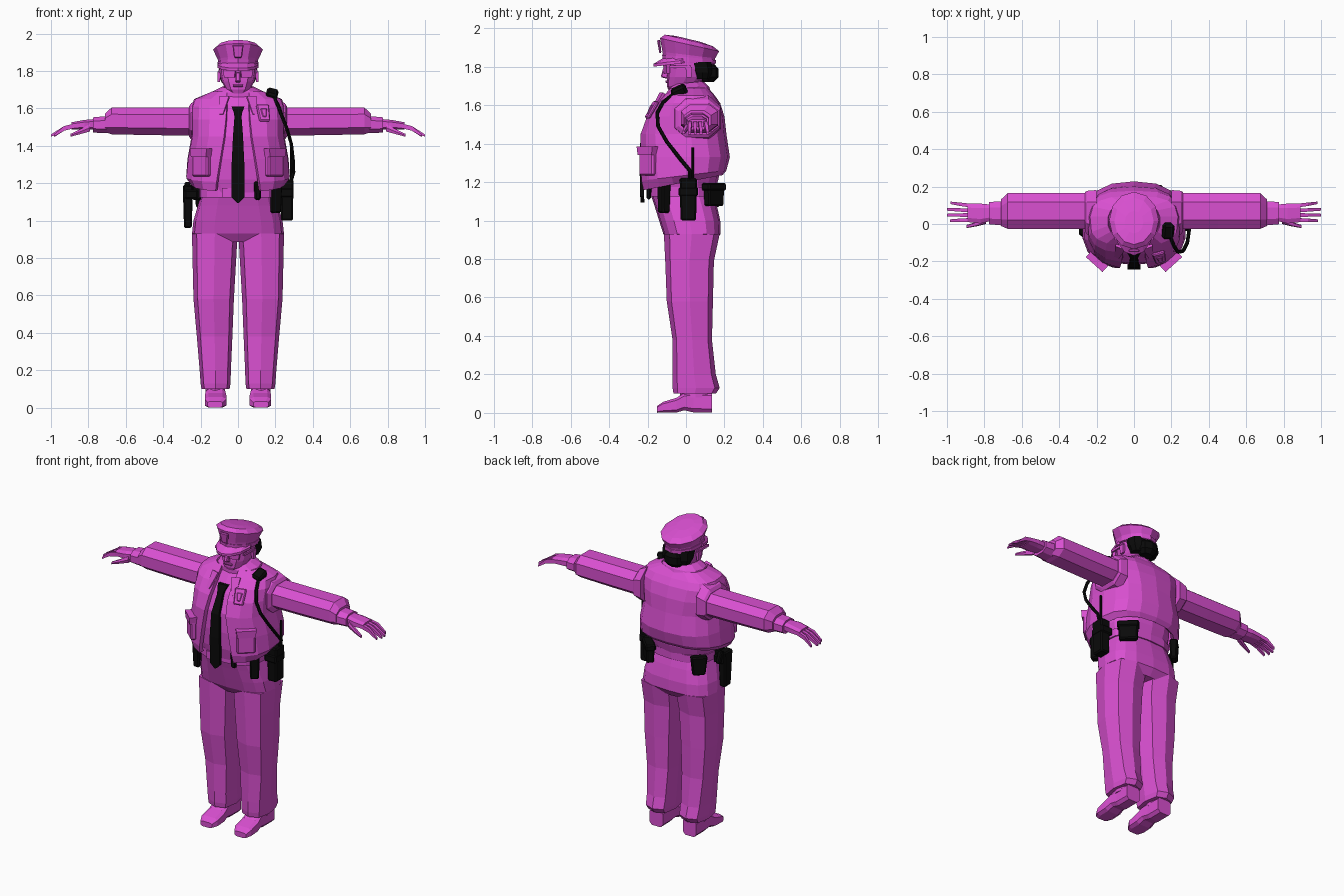
import bpy, bmesh, math
from mathutils import Vector, Matrix, Euler


def material(name, rgb):
    m = bpy.data.materials.new(name)
    m.diffuse_color = (*rgb, 1)
    return m


CLOTH = material("magenta", (0.70, 0.08, 0.64))
BLACK = material("black", (0.003, 0.003, 0.003))


def finish(name, bm, mat, mirror=False, recalc=True):
    if recalc:
        bmesh.ops.recalc_face_normals(bm, faces=bm.faces)
    me = bpy.data.meshes.new(name)
    bm.to_mesh(me)
    bm.free()
    me.materials.append(mat)
    ob = bpy.data.objects.new(name, me)
    bpy.context.collection.objects.link(ob)
    if mirror:
        ob.modifiers.new("mirror", "MIRROR").use_mirror_merge = False
    return ob


def loft(name, rings, mat=CLOTH, mirror=False, closed=True):
    bm = bmesh.new()
    vs = [[bm.verts.new(p) for p in r] for r in rings]
    n = len(vs[0])
    for a, b in zip(vs, vs[1:]):
        for j in range(n if closed else n - 1):
            k = (j + 1) % n
            bm.faces.new((a[j], a[k], b[k], b[j]))
    if closed:
        bm.faces.new(vs[0][::-1])
        bm.faces.new(vs[-1])
    return finish(name, bm, mat, mirror, recalc=closed)


def box(name, loc, size, mat=CLOTH, rot=(0, 0, 0), taper=1.0, bevel=0.0, mirror=False):
    """Box whose lower end can be narrowed by taper."""
    bm = bmesh.new()
    bmesh.ops.create_cube(bm, size=1)
    for v in bm.verts:
        k = taper if v.co.z < 0 else 1
        v.co = Vector((v.co.x * size[0] * k, v.co.y * size[1] * k, v.co.z * size[2]))
    if bevel:
        bmesh.ops.bevel(bm, geom=bm.edges[:], offset=bevel, segments=1, affect='EDGES')
    r = Euler([math.radians(a) for a in rot]).to_matrix().to_4x4()
    bm.transform(Matrix.Translation(loc) @ r)
    return finish(name, bm, mat, mirror)


def power(v, p):
    return math.copysign(abs(v) ** (2 / p), v)


def oval(a0, a1, b0, b1, n, p=2.5, turn=0.0):
    """Rounded-square outline between two spans."""
    out = []
    for i in range(n):
        t = 2 * math.pi * (i + turn) / n
        out.append(((a0 + a1) / 2 + (a1 - a0) / 2 * power(math.sin(t), p),
                    (b0 + b1) / 2 - (b1 - b0) / 2 * power(math.cos(t), p)))
    return out


def level(z, x0, x1, y0, y1, n=12, p=2.5, tilt=0.0, turn=0.0):
    return [(x, y, z - tilt * y) for x, y in oval(x0, x1, y0, y1, n, p, turn)]


def across(x, y0, y1, z0, z1, n=8, p=2.5, turn=0.5):
    return [(x, y, z) for y, z in oval(y0, y1, z0, z1, n, p, turn)]


def lengthwise(y, x0, x1, z0, z1, n=8, p=4):
    return [(x, y, z) for x, z in oval(x0, x1, z0, z1, n, p, 0.5)]


def tube(name, pts, radius, mat=BLACK):
    rings = []
    for i, p in enumerate(pts):
        d = (Vector(pts[min(i + 1, len(pts) - 1)]) - Vector(pts[max(i - 1, 0)])).normalized()
        u = d.cross(Vector((1, 0.2, 0))).normalized()
        w = d.cross(u)
        rings.append([Vector(p) + radius * (u * math.cos(k * math.pi / 3) + w * math.sin(k * math.pi / 3))
                      for k in range(6)])
    return loft(name, rings, mat)


# Shoes and ankles
loft("shoe", [lengthwise(*r) for r in (
    (0.135, 0.07, 0.17, 0.0, 0.11), (0.04, 0.07, 0.17, 0.0, 0.115), (-0.01, 0.065, 0.175, 0.012, 0.105),
    (-0.05, 0.06, 0.18, 0.0, 0.08), (-0.12, 0.06, 0.18, 0.0, 0.058), (-0.152, 0.08, 0.165, 0.0, 0.035))],
    mirror=True)
loft("ankle", [level(0.08, 0.07, 0.175, -0.03, 0.13, 8), level(0.16, 0.07, 0.175, -0.03, 0.13, 8)], mirror=True)

# Trousers
loft("trouser_leg", [level(*r, 8, 3) for r in (
    (0.10, 0.045, 0.195, -0.065, 0.155), (0.13, 0.04, 0.20, -0.07, 0.175), (0.20, 0.038, 0.205, -0.07, 0.155),
    (0.38, 0.03, 0.22, -0.07, 0.135), (0.58, 0.022, 0.238, -0.10, 0.14), (0.79, 0.01, 0.243, -0.108, 0.145),
    (0.93, 0.002, 0.246, -0.115, 0.175))], mirror=True)
loft("hips", [level(*r, 16, 2.9) for r in (
    (0.885, -0.14, 0.14, -0.085, 0.145), (0.93, -0.246, 0.246, -0.118, 0.18), (1.00, -0.238, 0.238, -0.14, 0.178),
    (1.08, -0.215, 0.215, -0.165, 0.16), (1.13, -0.20, 0.20, -0.182, 0.145), (1.20, -0.20, 0.20, -0.18, 0.145))])
loft("belt", [level(z, -0.212, 0.212, -0.192, 0.155, 16, 2.8) for z in (1.125, 1.175)])
box("buckle", (-0.06, -0.195, 1.15), (0.05, 0.015, 0.05))

# Shirt under the jacket
loft("shirt", [level(*r, 16, 2.4) for r in (
    (1.15, -0.20, 0.20, -0.195, 0.15), (1.22, -0.22, 0.22, -0.212, 0.17), (1.33, -0.22, 0.22, -0.22, 0.18),
    (1.45, -0.21, 0.21, -0.213, 0.17), (1.56, -0.20, 0.20, -0.165, 0.15), (1.64, -0.15, 0.15, -0.105, 0.12),
    (1.68, -0.08, 0.08, -0.075, 0.08))])


# Open-fronted jacket
def jacket_ring(z, hx, yf, yb, gap, p, dip=0.0):
    t0 = math.asin((gap / hx) ** (p / 2))
    right = []
    for i in range(9):
        t = t0 + (math.pi - t0) * i / 8
        y = (yf + yb) / 2 - (yb - yf) / 2 * power(math.cos(t), p)
        right.append((hx * power(max(math.sin(t), 0), p), y, z + dip * y))
    right[-1] = (0, yb, z + dip * yb)
    return right + [(-x, y, w) for x, y, w in right[-2::-1]]


jacket = loft("jacket", [jacket_ring(*r) for r in (
    (1.20, 0.25, -0.235, 0.19, 0.12, 2.5, 0.19), (1.235, 0.28, -0.242, 0.21, 0.115, 2.5, 0.12),
    (1.33, 0.272, -0.243, 0.228, 0.095, 2.5), (1.45, 0.25, -0.24, 0.21, 0.075, 2.5),
    (1.54, 0.25, -0.205, 0.20, 0.065, 2.8), (1.61, 0.25, -0.155, 0.178, 0.06, 3.0),
    (1.65, 0.235, -0.115, 0.15, 0.06, 3.0), (1.69, 0.14, -0.085, 0.115, 0.06, 2.5))], closed=False)
solid = jacket.modifiers.new("thickness", "SOLIDIFY")
solid.thickness = 0.025

# Collar, with folded lapels
loft("collar", [level(1.66, -0.15, 0.15, -0.09, 0.13, 12, 2.2, -0.05),
                level(1.69, -0.135, 0.135, -0.09, 0.12, 12, 2.2, -0.05),
                level(1.715, -0.085, 0.085, -0.075, 0.09, 12, 2.2, -0.1)])
box("lapel", (0.082, -0.15, 1.615), (0.055, 0.015, 0.11), rot=(-32, 0, 20), taper=0.5, mirror=True)

# Jacket pockets, shoulder seam and badge
box("pocket", (0.195, -0.197, 1.30), (0.11, 0.035, 0.13), rot=(0, 0, 42), bevel=0.008, mirror=True)
box("pocket_flap", (0.198, -0.2, 1.362), (0.12, 0.045, 0.045), rot=(0, 0, 42), taper=0.9, mirror=True)
box("badge_plate", (0.137, -0.178, 1.575), (0.07, 0.02, 0.10), rot=(-30, 0, 15), taper=0.85, bevel=0.006)
box("badge_centre", (0.139, -0.185, 1.575), (0.035, 0.02, 0.05), rot=(-30, 0, 15), taper=0.6, bevel=0.004)
loft("armhole", [across(0.20, -0.085, 0.19, 1.41, 1.66), across(0.25, -0.065, 0.185, 1.425, 1.635),
                 across(0.262, -0.045, 0.178, 1.445, 1.615)], mirror=True)

# Sleeves, cuffs and hands
loft("sleeve", [across(*r) for r in (
    (0.22, -0.032, 0.172, 1.45, 1.61), (0.45, -0.032, 0.172, 1.452, 1.61), (0.675, -0.032, 0.172, 1.457, 1.61),
    (0.712, -0.015, 0.135, 1.47, 1.575))], mirror=True)
loft("cuff", [across(0.70, -0.012, 0.125, 1.465, 1.562), across(0.775, -0.005, 0.122, 1.468, 1.555)], mirror=True)
loft("palm", [across(*r, 8, 3) for r in (
    (0.76, 0.015, 0.105, 1.485, 1.545), (0.82, 0.0, 0.112, 1.485, 1.54), (0.89, 0.008, 0.112, 1.485, 1.527))],
    mirror=True)
for i, (base, tip, end) in enumerate(((0.098, 0.113, 0.98), (0.072, 0.078, 1.0), (0.048, 0.048, 1.0),
                                     (0.022, 0.018, 0.985))):
    mid = (base + tip) / 2
    loft(f"finger_{i + 1}", [across(0.87, base - 0.012, base + 0.012, 1.493, 1.523, 4, 4),
                             across(0.93, mid - 0.011, mid + 0.011, 1.478, 1.508, 4, 4),
                             across(end, tip - 0.008, tip + 0.008, 1.447, 1.462, 4, 4)], mirror=True)
loft("thumb", [across(0.79, 0.0, 0.035, 1.475, 1.52, 6, 3), across(0.84, -0.012, 0.012, 1.462, 1.492, 6, 3),
               across(0.895, -0.022, -0.005, 1.448, 1.465, 6, 3)], mirror=True)

# Neck, head and face
loft("neck", [level(1.62, -0.065, 0.065, -0.055, 0.085, 8), level(1.74, -0.065, 0.065, -0.055, 0.09, 8)])
loft("head", [level(*r, 12, 2.5) for r in (
    (1.68, -0.04, 0.04, -0.092, 0.02), (1.70, -0.065, 0.065, -0.10, 0.06), (1.745, -0.088, 0.088, -0.10, 0.10),
    (1.79, -0.098, 0.098, -0.096, 0.12), (1.86, -0.098, 0.098, -0.10, 0.12))])
box("nose", (0, -0.108, 1.765), (0.025, 0.035, 0.05), rot=(-15, 0, 0), bevel=0.005)
box("mouth", (0, -0.1, 1.722), (0.055, 0.015, 0.014), bevel=0.004)
box("glasses_lens", (0.045, -0.1, 1.788), (0.07, 0.022, 0.045), rot=(0, 0, 14), taper=0.8, mirror=True)
box("glasses_arm", (0.1, -0.03, 1.8), (0.01, 0.11, 0.014), mirror=True)
box("ear", (0.102, 0.015, 1.77), (0.018, 0.035, 0.055), taper=0.7, mirror=True)

# Hair gathered at the back
loft("hair", [level(*r, 12) for r in (
    (1.735, -0.085, 0.085, 0.04, 0.13), (1.77, -0.102, 0.102, 0.03, 0.14), (1.825, -0.1, 0.1, -0.01, 0.14))], BLACK)
loft("hair_bun", [level(*r, 8, 2.2) for r in (
    (1.72, -0.04, 0.04, 0.08, 0.145), (1.745, -0.062, 0.062, 0.07, 0.168), (1.79, -0.062, 0.062, 0.07, 0.168),
    (1.81, -0.045, 0.045, 0.08, 0.15))], BLACK)

# Peaked cap
loft("cap", [level(*r, 12, 2.0, t) for r, t in (
    ((1.822, -0.103, 0.103, -0.115, 0.148), 0.08), ((1.862, -0.108, 0.108, -0.122, 0.152), 0.12),
    ((1.918, -0.133, 0.133, -0.135, 0.172), 0.22), ((1.94, -0.105, 0.105, -0.11, 0.14), 0.24),
    ((1.947, -0.05, 0.05, -0.05, 0.07), 0.24))])
loft("cap_band", [level(1.825, -0.109, 0.109, -0.122, 0.154, 12, 2, 0.08),
                  level(1.85, -0.11, 0.11, -0.124, 0.156, 12, 2, 0.1)])
visor = []
for i in range(7):
    a = math.pi * (i / 6 - 0.5) * 0.9
    s, c = math.sin(a), math.cos(a)
    ix, iy, ox, oy = 0.1 * s, 0.01 - 0.12 * c, 0.11 * s, 0.0 - 0.168 * c
    visor.append([(ix, iy, 1.85), (ox, oy, 1.835 - 0.02 * c), (ox, oy, 1.82 - 0.02 * c), (ix, iy, 1.82)])
loft("cap_visor", visor)
box("cap_badge", (0, -0.138, 1.905), (0.06, 0.016, 0.07), rot=(8, 0, 0), taper=0.7, bevel=0.005)

# Tie
loft("tie", [[(-w, y, z), (w, y, z), (w, y + 0.02, z), (-w, y + 0.02, z)] for z, w, y in (
    (1.095, 0.004, -0.236), (1.125, 0.035, -0.238), (1.3, 0.034, -0.242), (1.45, 0.027, -0.236),
    (1.555, 0.019, -0.188), (1.575, 0.022, -0.18), (1.61, 0.034, -0.158))], BLACK)

# Belt gear: (name, position, size, turn, taper)
for name, loc, size, turn, taper in (
        ("radio_holster", (0.262, 0.012, 1.11), (0.07, 0.09, 0.22), 0, 0.9),
        ("radio_flap", (0.255, 0.012, 1.15), (0.085, 0.1, 0.05), 0, 1),
        ("side_pouch", (0.2, -0.115, 1.12), (0.06, 0.055, 0.16), 35, 0.85),
        ("front_clip", (0.105, -0.193, 1.16), (0.04, 0.025, 0.10), 10, 0.8),
        ("back_pouch_right", (0.165, 0.145, 1.135), (0.12, 0.05, 0.12), 135, 0.9),
        ("back_pouch_right_lid", (0.165, 0.145, 1.175), (0.13, 0.062, 0.04), 135, 1),
        ("back_pouch_left", (-0.19, 0.14, 1.13), (0.10, 0.05, 0.12), 225, 0.75),
        ("holster", (-0.268, -0.02, 1.075), (0.055, 0.085, 0.23), 0, 0.75),
        ("holster_strap", (-0.25, -0.02, 1.14), (0.07, 0.1, 0.05), 0, 1),
        ("holster_hanger", (-0.22, -0.03, 1.15), (0.05, 0.06, 0.08), 0, 1)):
    box(name, loc, size, BLACK, (0, 0, turn), taper, 0.008)
box("holster_grip", (-0.27, 0.04, 1.165), (0.03, 0.035, 0.08), BLACK, (25, 0, 0), 0.8, 0.006)

# Radio antenna, shoulder microphone and cord
tube("antenna", [(0.285, 0.035, 1.2), (0.285, 0.035, 1.29), (0.285, 0.035, 1.38)], 0.007)
box("microphone", (0.18, -0.035, 1.67), (0.065, 0.085, 0.055), BLACK, (25, 15, 0), 0.9, 0.012)
tube("microphone_cord", [(0.19, -0.06, 1.66), (0.215, -0.12, 1.615), (0.235, -0.15, 1.56), (0.262, -0.145, 1.49),
                         (0.285, -0.1, 1.41), (0.295, -0.03, 1.32), (0.297, 0.02, 1.26), (0.28, 0.02, 1.2)], 0.01)
